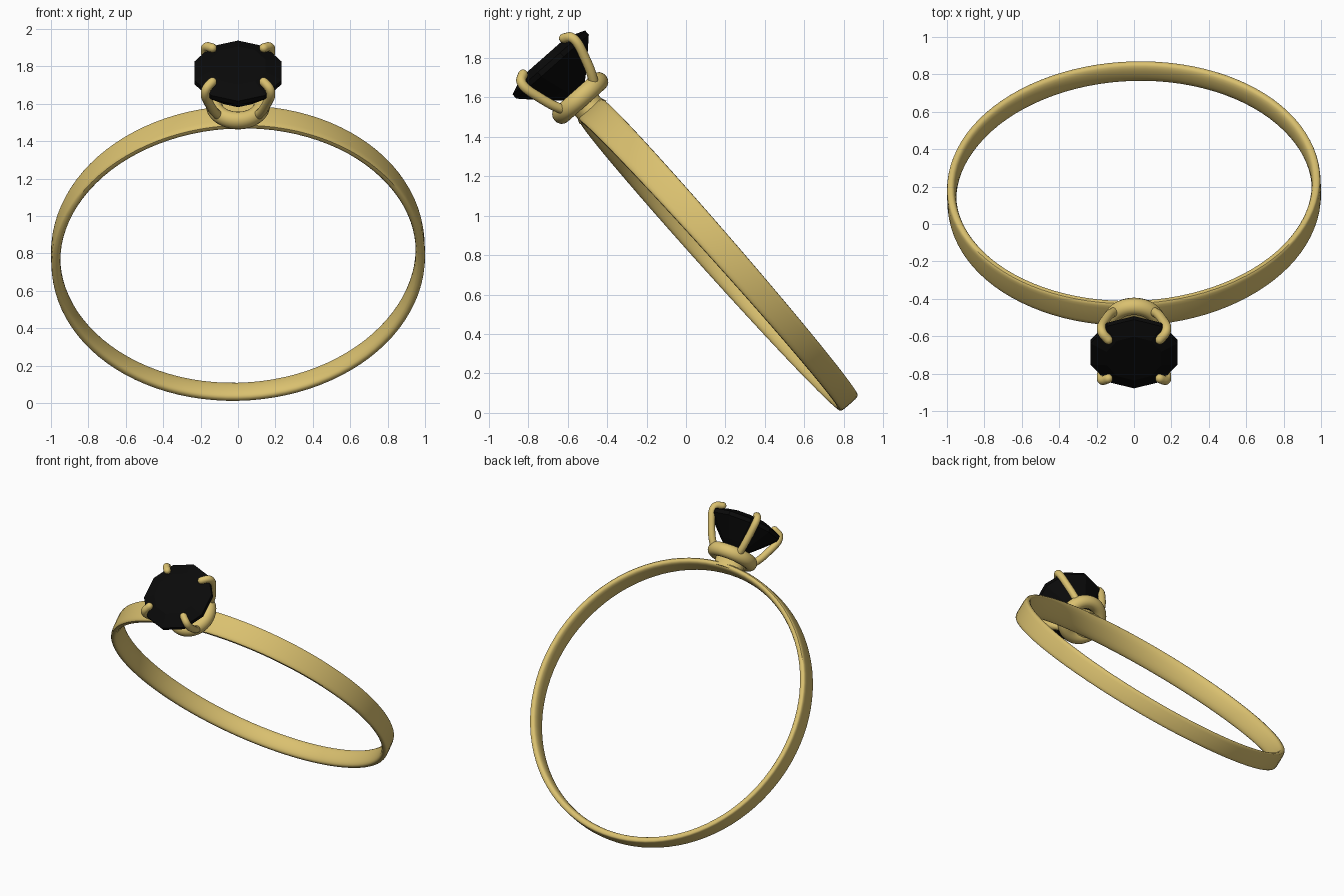
import bpy, bmesh, math
from math import sin, cos, pi
from mathutils import Matrix, Vector

if "Cube" in bpy.data.objects:
    bpy.data.objects.remove(bpy.data.objects["Cube"])


def material(name, rgb):
    m = bpy.data.materials.new(name)
    m.diffuse_color = (*rgb, 1)
    m.use_nodes = True
    m.node_tree.nodes["Principled BSDF"].inputs["Base Color"].default_value = m.diffuse_color
    return m


gold = material("gold", (0.70, 0.53, 0.16))
black = material("black_stone", (0.003, 0.003, 0.003))

# Leaning frame: local x = across, y = ring axis, z = towards the stone
LEAN = Matrix.Translation((0, 0.17, 0.795)) @ Matrix.Rotation(math.radians(41.4), 4, 'X')


def finish(name, bm, mat, smooth=True, turn=0.0):
    bmesh.ops.recalc_face_normals(bm, faces=bm.faces)
    me = bpy.data.meshes.new(name)
    bm.to_mesh(me)
    bm.free()
    me.materials.append(mat)
    ob = bpy.data.objects.new(name, me)
    bpy.context.collection.objects.link(ob)
    me.transform(LEAN @ Matrix.Rotation(turn, 4, 'Z'))
    if smooth:
        bpy.context.view_layer.objects.active = ob
        ob.select_set(True)
        bpy.ops.object.shade_smooth_by_angle(angle=math.radians(40))
        ob.select_set(False)
    return ob


def loft(bm, loops, closed=False, caps=True):
    """Skin a list of equal-sized point loops."""
    rings = [[bm.verts.new(p) for p in loop] for loop in loops]
    n = len(rings[0])
    pairs = list(zip(rings, rings[1:])) + ([(rings[-1], rings[0])] if closed else [])
    for a, b in pairs:
        for i in range(n):
            j = (i + 1) % n
            bm.faces.new((a[i], a[j], b[j], b[i]))
    if caps and not closed:
        bm.faces.new(rings[0])
        bm.faces.new(rings[-1])


def power(v, e):
    return math.copysign(abs(v) ** e, v)


# Band: flattish outside, domed inside, widening towards the stone
def band_section(t, sides=20):
    half = 0.071 + 0.010 * sin(t)
    loop = []
    for k in range(sides):
        a = 2 * pi * k / sides
        e = 0.45 if sin(a) > 0 else 0.9
        r = 0.975 + 0.025 * power(sin(a), e)
        loop.append((r * cos(t), half * power(cos(a), e), r * sin(t)))
    return loop


bm = bmesh.new()
loft(bm, [band_section(2 * pi * i / 96) for i in range(96)], closed=True)
finish("band", bm, gold, turn=0.032)


# Collar: rounded ring under the stone
def lathe_section(t, centre_r, centre_z, rr, rz, sides=16):
    return [((centre_r + rr * cos(a)) * cos(t), (centre_r + rr * cos(a)) * sin(t),
             centre_z + rz * sin(a)) for a in (2 * pi * k / sides for k in range(sides))]


bm = bmesh.new()
loft(bm, [lathe_section(2 * pi * i / 48, 0.128, 1.068, 0.045, 0.048) for i in range(48)], closed=True)
finish("collar", bm, gold)

# Short neck joining collar and band
bm = bmesh.new()
loft(bm, [[(r * cos(2 * pi * k / 24), 0.75 * r * sin(2 * pi * k / 24), z) for k in range(24)]
          for r, z in ((0.12, 0.97), (0.105, 1.0), (0.11, 1.05))])
finish("neck", bm, gold)


# Prongs: bent round wires, curling over the edge of the stone
PATH = [Vector(p) for p in ((0.13, 1.06), (0.18, 1.13), (0.218, 1.21),
                            (0.246, 1.285), (0.238, 1.33), (0.195, 1.35))]


def spline(pts, steps=5):
    p = [2 * pts[0] - pts[1]] + pts + [2 * pts[-1] - pts[-2]]
    out = []
    for i in range(1, len(p) - 2):
        for s in range(steps):
            t = s / steps
            out.append(0.5 * (2 * p[i] + (p[i + 1] - p[i - 1]) * t
                              + (2 * p[i - 1] - 5 * p[i] + 4 * p[i + 1] - p[i + 2]) * t * t
                              + (3 * p[i] - p[i - 1] - 3 * p[i + 1] + p[i + 2]) * t ** 3))
    return out + [pts[-1]]


def prong(name, angle, radius=0.025, sides=12):
    pts = spline(PATH)
    d = (pts[-1] - pts[-2]).normalized()
    wire = [(p, radius) for p in pts]
    wire += [(pts[-1] + d * radius * sin(a), radius * cos(a)) for a in (0.5, 1.0, 1.4)]  # round tip
    out, side = Vector((cos(angle), sin(angle), 0)), Vector((-sin(angle), cos(angle), 0))
    loops = []
    for i, (p, r) in enumerate(wire):
        q = (wire[min(i + 1, len(wire) - 1)][0] - wire[max(i - 1, 0)][0]).normalized()
        normal = out * q.y - Vector((0, 0, q.x))
        centre = out * p.x + Vector((0, 0, p.y))
        loops.append([centre + normal * r * cos(2 * pi * k / sides) + side * r * sin(2 * pi * k / sides)
                      for k in range(sides)])
    bm = bmesh.new()
    loft(bm, loops)
    finish(name, bm, gold)


for i in range(4):
    prong(f"prong_{i + 1}", pi / 4 + i * pi / 2)

# Stone: ten-sided faceted cut with table, crown, girdle and pavilion
bm = bmesh.new()
loft(bm, [[(r * cos(a), r * sin(a), z) for a in (pi / 2 + 2 * pi * k / 10 for k in range(10))]
          for r, z in ((0.012, 1.065), (0.12, 1.155), (0.245, 1.28), (0.245, 1.308), (0.155, 1.345))])
finish("stone", bm, black, smooth=False)
